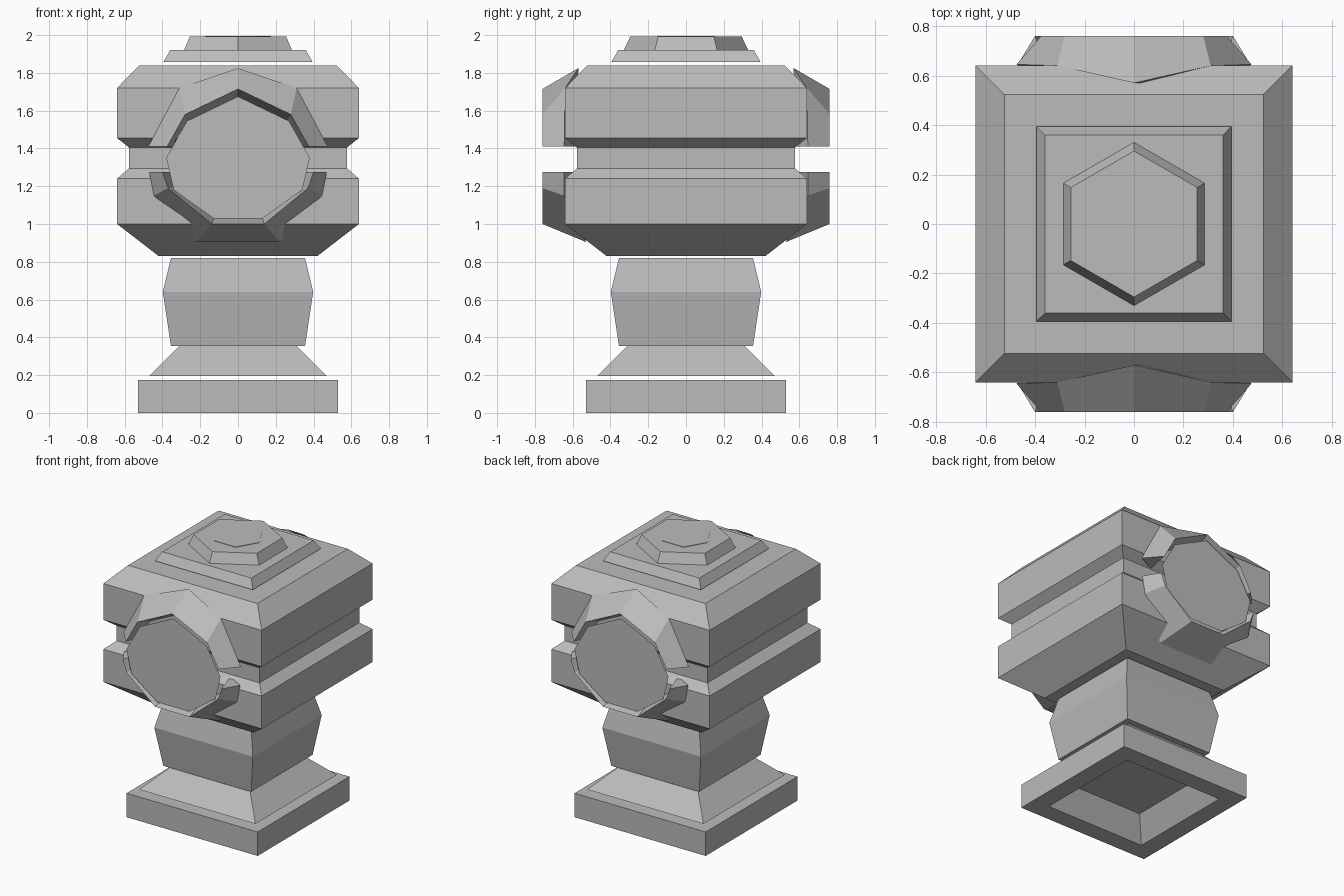
import bpy, bmesh, math

cube = bpy.data.objects.get("Cube")
if cube:
    bpy.data.objects.remove(cube, do_unlink=True)

stone = bpy.data.materials.new("grey stone")
stone.use_nodes = True
grey = (0.5, 0.5, 0.5, 1)
stone.diffuse_color = grey
stone.node_tree.nodes["Principled BSDF"].inputs["Base Color"].default_value = grey


def finish(name, bm, recalc=True):
    if recalc:
        bmesh.ops.recalc_face_normals(bm, faces=bm.faces)
    mesh = bpy.data.meshes.new(name)
    bm.to_mesh(mesh)
    bm.free()
    mesh.materials.append(stone)
    obj = bpy.data.objects.new(name, mesh)
    bpy.context.collection.objects.link(obj)
    return obj


def stack(name, profile, sides=4, turn=math.pi / 4):
    """Loft regular polygons through (radius, height) pairs and cap both ends.
    For squares the radius is half the side."""
    bm = bmesh.new()
    grow = math.sqrt(2) if sides == 4 else 1
    rings = []
    for r, z in profile:
        angles = [turn + 2 * math.pi * i / sides for i in range(sides)]
        rings.append([bm.verts.new((r * grow * math.cos(a), r * grow * math.sin(a), z)) for a in angles])
    for low, high in zip(rings, rings[1:]):
        for i in range(sides):
            j = (i + 1) % sides
            bm.faces.new((low[i], low[j], high[j], high[i]))
    bm.faces.new(rings[0][::-1])
    bm.faces.new(rings[-1])
    return finish(name, bm)


def mirrored(half):
    """Complete a right-hand path, starting on its left-hand copy."""
    left = [(-p[0], *p[1:]) for p in reversed(half) if p[0] > 0]
    return left + half


def arch(name, front, rear, inner, side):
    """Wedge-shaped collar: outer slope, inner slope, back and end caps."""
    bm = bmesh.new()
    rows = []
    for f, r, n in zip(mirrored(front), mirrored(rear), mirrored(inner)):
        rows.append([bm.verts.new((f[0], side * 0.76, f[1])),
                     bm.verts.new((r[0], side * r[2], r[1])),
                     bm.verts.new((n[0], side * 0.575, n[1]))])
    for a, b in zip(rows, rows[1:]):
        for i in range(3):
            j = (i + 1) % 3
            bm.faces.new((a[i], a[j], b[j], b[i]))
    bm.faces.new(rows[0])
    bm.faces.new(rows[-1][::-1])
    return finish(name, bm)


# Pedestal: hollow-bottomed slab, sloped collar and faceted neck
stack("base_slab", [(0.30, 0.16), (0.40, 0), (0.53, 0), (0.53, 0.175), (0.30, 0.175)])
stack("base_collar", [(0.47, 0.195), (0.31, 0.355)])
stack("neck", [(0.355, 0.355), (0.398, 0.64), (0.355, 0.82)])

# Main block with chamfers and a waist groove
stack("body", [(0.42, 0.83), (0.64, 1.0), (0.64, 1.24), (0.577, 1.295),
               (0.577, 1.405), (0.64, 1.455), (0.64, 1.72), (0.523, 1.84)])

# Top plate, hexagonal cap and its inlaid hexagon
stack("top_plate", [(0.395, 1.857), (0.36, 1.92)])
stack("hex_cap", [(0.33, 1.92), (0.295, 1.992)], 6, math.pi / 6)
stack("hex_inlay", [(0.175, 1.99), (0.175, 1.995)], 6, 0)

# Round ports with split collars on the front and back
upper_front = [(0, 1.715), (0.28, 1.58), (0.375, 1.41)]
upper_rear = [(0, 1.825, 0.57), (0.31, 1.72, 0.64), (0.475, 1.41, 0.645)]
upper_inner = [(0, 1.65), (0.25, 1.53), (0.34, 1.41)]
lower_front = [(0.14, 1.0), (0.37, 1.19), (0.40, 1.275)]
lower_rear = [(0.22, 0.905, 0.53), (0.445, 1.15, 0.645), (0.47, 1.275, 0.645)]
lower_inner = [(0.12, 1.05), (0.31, 1.20), (0.34, 1.275)]
rim = [(0, 1.675), (0.27, 1.545), (0.38, 1.35), (0.34, 1.18), (0.13, 1.03)]

for side, label in ((-1, "front"), (1, "back")):
    arch(label + "_upper_collar", upper_front, upper_rear, upper_inner, side)
    arch(label + "_lower_collar", lower_front, lower_rear, lower_inner, side)
    bm = bmesh.new()
    loop = rim + [(-x, z) for x, z in reversed(rim[1:])]
    if side < 0:
        loop.reverse()
    bm.faces.new([bm.verts.new((x, side * 0.745, z)) for x, z in loop])
    bm.normal_update()
    if bm.faces[:][0].normal.y * side < 0:
        bmesh.ops.reverse_faces(bm, faces=bm.faces[:])
    finish(label + "_port_disc", bm, recalc=False)
